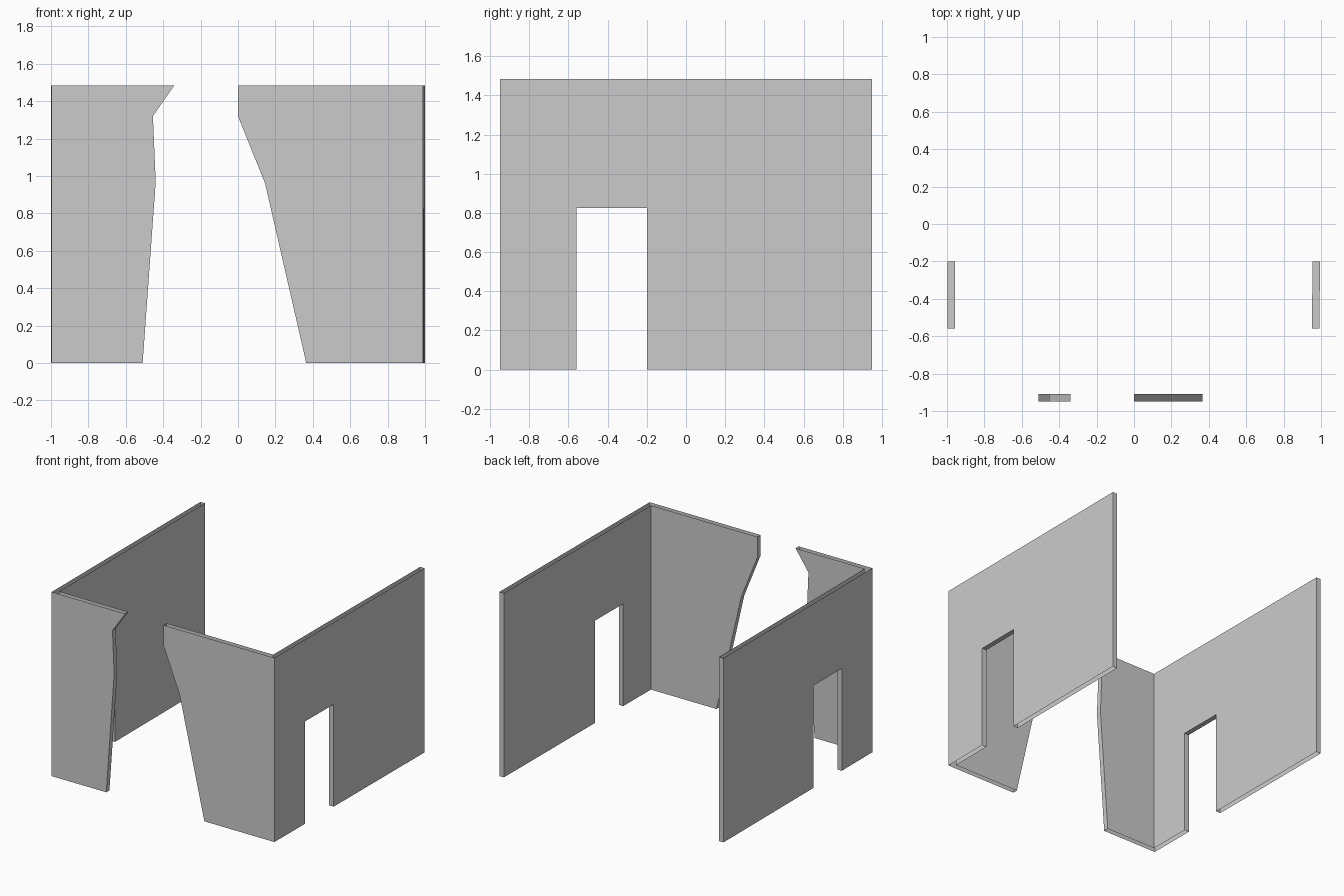
import bpy
import bmesh

HEIGHT = 1.485
FRONT, FRONT_IN, BACK = -0.95, -0.91, 0.95
THICK = 0.04
DOOR_NEAR, DOOR_FAR = -0.56, -0.2

cube = bpy.data.objects.get("Cube")
if cube:
    bpy.data.objects.remove(cube, do_unlink=True)

plaster = bpy.data.materials.new("grey_plaster")
plaster.use_nodes = True
colour = (0.6, 0.6, 0.6, 1)
plaster.diffuse_color = colour
plaster.node_tree.nodes["Principled BSDF"].inputs["Base Color"].default_value = colour


def build_wall(name, outer, inner, rims):
    """Two matching skins joined along the listed edges; top and bottom stay open."""
    bm = bmesh.new()
    a = [bm.verts.new(p) for p in outer]
    b = [bm.verts.new(p) for p in inner]
    bm.faces.new(a)
    bm.faces.new(b[::-1])
    for i in rims:
        bm.faces.new((a[i], b[i], b[i + 1], a[i + 1]))
    bmesh.ops.recalc_face_normals(bm, faces=bm.faces)
    mesh = bpy.data.meshes.new(name)
    bm.to_mesh(mesh)
    bm.free()
    mesh.materials.append(plaster)
    obj = bpy.data.objects.new(name, mesh)
    bpy.context.collection.objects.link(obj)


def side_x(side, front_x, y, inset):
    """The side walls splay out very slightly toward the back."""
    t = (y - FRONT) / (BACK - FRONT)
    return side * (front_x + (1 - front_x) * t - inset)


def build_half(label, side, front_x, door_top, broken_edge):
    # Front wall with its broken edge
    def front_skin(y, inset):
        corner = side_x(side, front_x, y, inset)
        points = [(corner, 0)] + broken_edge + [(corner, HEIGHT)]
        return [(x, y, z) for x, z in points]

    build_wall("front_wall_" + label, front_skin(FRONT, 0),
               front_skin(FRONT_IN, THICK), (1, 2, 3))

    # Side wall with its doorway
    def side_skin(y_front, inset):
        points = [(y_front, 0), (DOOR_NEAR, 0), (DOOR_NEAR, door_top),
                  (DOOR_FAR, door_top), (DOOR_FAR, 0), (BACK, 0),
                  (BACK, HEIGHT), (y_front, HEIGHT)]
        return [(side_x(side, front_x, y, inset), y, z) for y, z in points]

    build_wall("side_wall_" + label, side_skin(FRONT, 0),
               side_skin(FRONT_IN, THICK), (1, 2, 3, 5))


build_half("right", -1, 0.997, 0.825,
           [(-0.51, 0), (-0.44, 0.97), (-0.455, 1.32), (-0.34, HEIGHT)])
build_half("left", 1, 0.99, 0.825,
           [(0.365, 0), (0.145, 0.96), (0, 1.32), (0, HEIGHT)])
